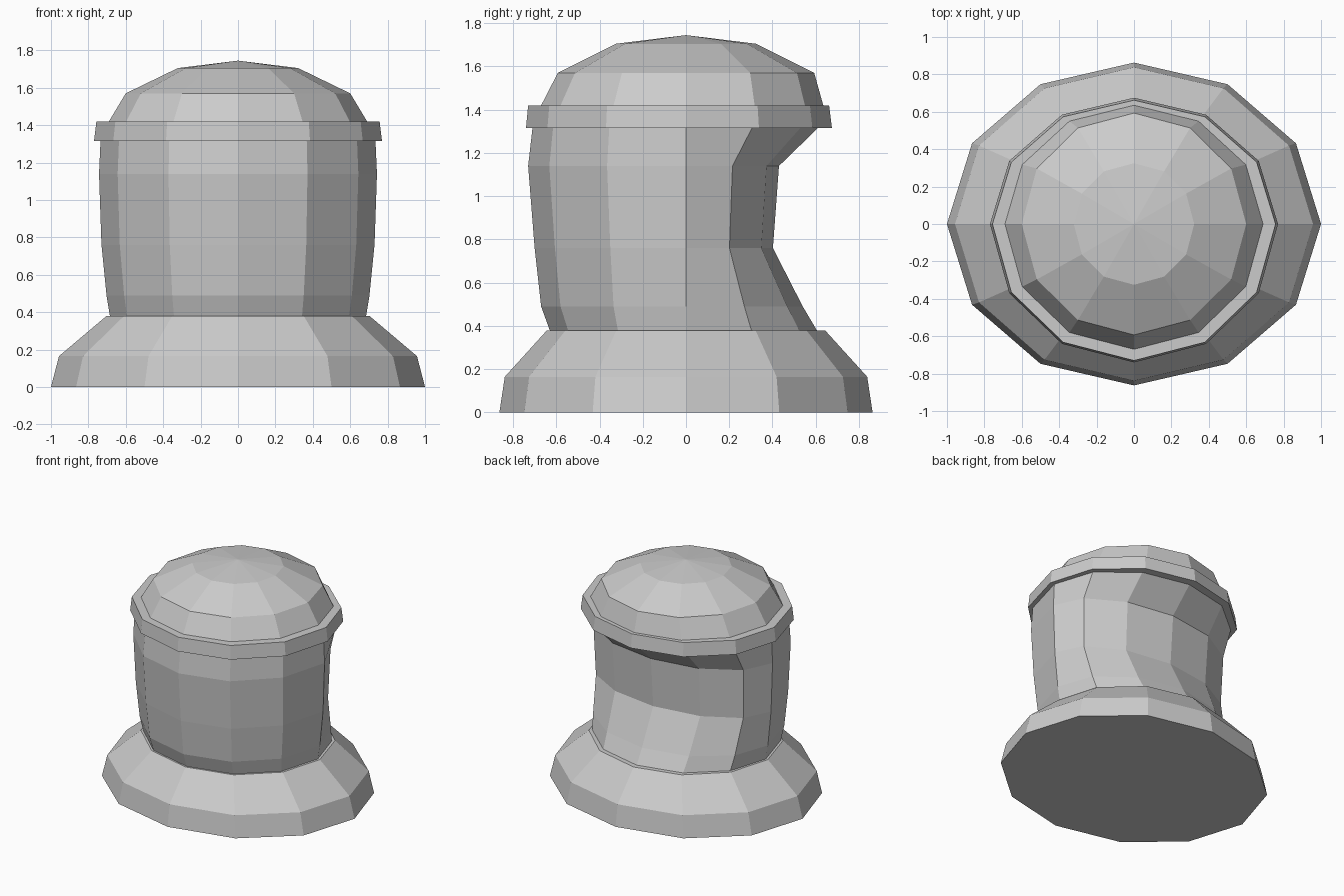
import bpy, bmesh, math

if "Cube" in bpy.data.objects:
    bpy.data.objects.remove(bpy.data.objects["Cube"])

SIDES = 12


def loft(name, rings, cap_bottom=False, apex=None):
    """Skin 12-sided rings given as (z, half width, front depth, back depth)."""
    bm = bmesh.new()
    loops = []
    for z, rx, front, back in rings:
        loop = []
        for i in range(SIDES):
            a = 2 * math.pi * i / SIDES
            s = math.sin(a)
            loop.append(bm.verts.new((rx * math.cos(a), s * (back if s > 0 else front), z)))
        loops.append(loop)
    for low, high in zip(loops, loops[1:]):
        for i in range(SIDES):
            j = (i + 1) % SIDES
            bm.faces.new((low[i], low[j], high[j], high[i]))
    if cap_bottom:
        bm.faces.new(loops[0][::-1])
    if apex is not None:
        tip = bm.verts.new((0, 0, apex))
        for i in range(SIDES):
            bm.faces.new((loops[-1][i], loops[-1][(i + 1) % SIDES], tip))
    mesh = bpy.data.meshes.new(name)
    bm.to_mesh(mesh)
    bm.free()
    obj = bpy.data.objects.new(name, mesh)
    bpy.context.collection.objects.link(obj)
    return obj


# rings shared by neighbouring parts, so the shell stays closed
body_bottom = (0.38, 0.685, 0.63, 0.605)
body_top = (1.315, 0.735, 0.71, 0.61)
dome_bottom = (1.42, 0.69, 0.67, 0.635)

# flared foot with a narrow ledge around the body
loft("base", [(0, 1.0, 0.863, 0.863), (0.165, 0.957, 0.838, 0.838),
              (0.38, 0.703, 0.643, 0.643), body_bottom], cap_bottom=True)

# barrel body, with its back half pressed inward
loft("body", [body_bottom, (0.49, 0.703, 0.67, 0.54), (0.76, 0.73, 0.70, 0.402),
              (1.14, 0.743, 0.73, 0.43), body_top])

# overhanging band under the dome
loft("band", [body_top, (1.315, 0.77, 0.74, 0.675),
              (1.42, 0.757, 0.73, 0.662), dome_bottom])

# faceted dome
loft("dome", [dome_bottom, (1.57, 0.6, 0.593, 0.593), (1.705, 0.322, 0.325, 0.325)],
     apex=1.745)
